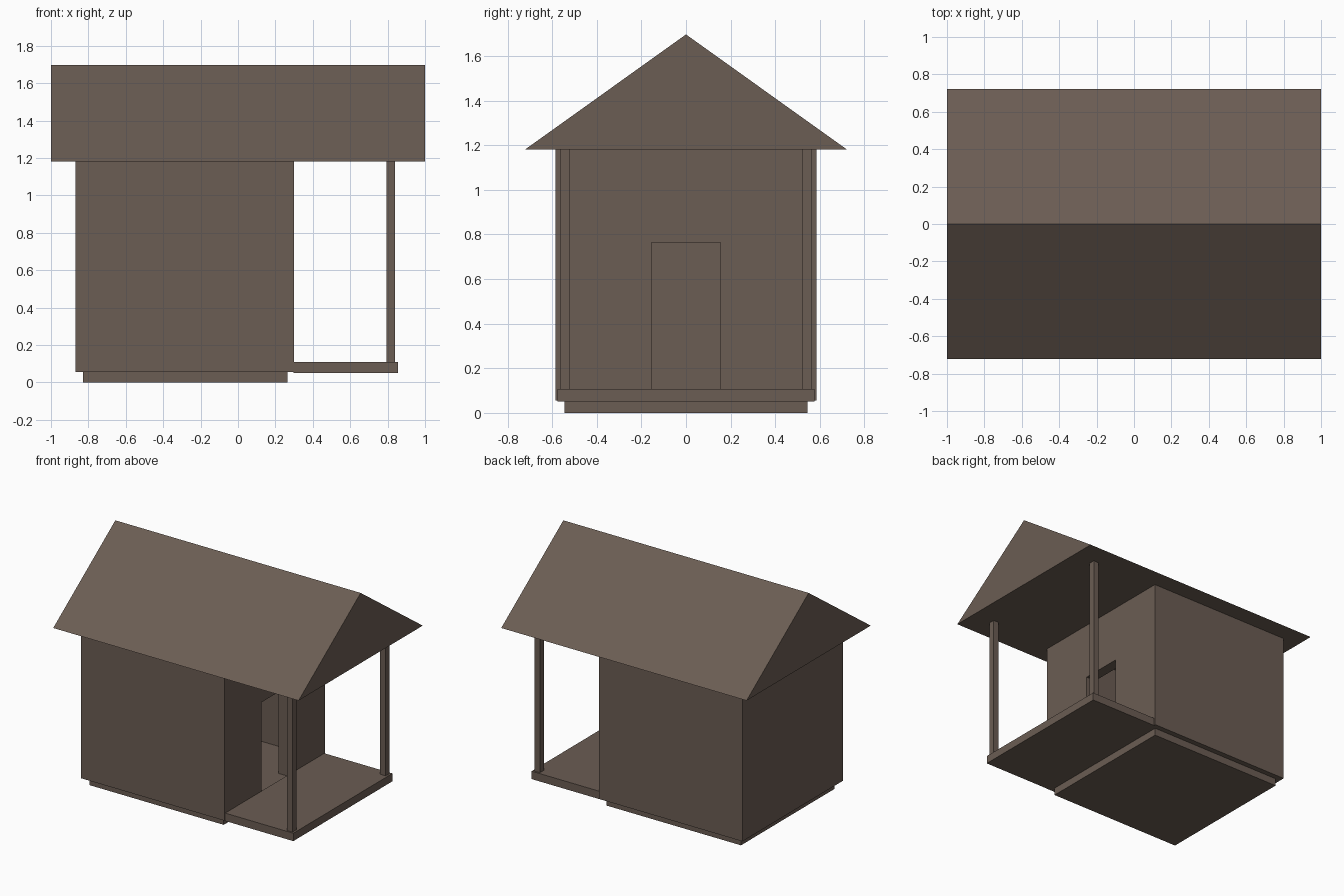
import bpy, bmesh

if "Cube" in bpy.data.objects:
    bpy.data.objects.remove(bpy.data.objects["Cube"])

# One flat brown for the whole model
brown = bpy.data.materials.new("weathered brown wood")
brown.diffuse_color = (0.147, 0.109, 0.087, 1.0)
brown.use_nodes = True
brown.node_tree.nodes["Principled BSDF"].inputs["Base Color"].default_value = brown.diffuse_color


def add_mesh(name, bm):
    bmesh.ops.recalc_face_normals(bm, faces=bm.faces)
    mesh = bpy.data.meshes.new(name)
    bm.to_mesh(mesh)
    bm.free()
    mesh.materials.append(brown)
    obj = bpy.data.objects.new(name, mesh)
    bpy.context.scene.collection.objects.link(obj)
    return obj


def box(name, x, y, z):
    """Box spanning the (min, max) pairs x, y and z."""
    bm = bmesh.new()
    bmesh.ops.create_cube(bm, size=1)
    for v in bm.verts:
        v.co = [r[0] if c < 0 else r[1] for c, r in zip(v.co, (x, y, z))]
    return add_mesh(name, bm)


def cut(target, cutter):
    """Subtract the cutter from the target, then delete the cutter."""
    cutter.hide_render = True
    mod = target.modifiers.new("cut", 'BOOLEAN')
    mod.operation = 'DIFFERENCE'
    mod.solver = 'EXACT'
    mod.object = cutter
    bpy.context.view_layer.objects.active = target
    bpy.ops.object.modifier_apply(modifier=mod.name)
    bpy.data.objects.remove(cutter)


# Plinth
box("plinth", (-0.83, 0.265), (-0.545, 0.545), (0, 0.057))

# Hollow cabin with a doorway in its right wall
cabin = box("cabin_walls", (-0.87, 0.30), (-0.585, 0.585), (0.055, 1.18))
cut(cabin, box("room_cutter", (-0.79, 0.222), (-0.505, 0.505), (0.10, 1.30)))
cut(cabin, box("door_cutter", (0.15, 0.40), (-0.155, 0.155), (0.10, 0.763)))

# Porch deck and its two posts
box("porch_deck", (0.298, 0.855), (-0.577, 0.577), (0.05, 0.108))
for side, label in ((-1, "front"), (1, "back")):
    ys = sorted((side * 0.52, side * 0.565))
    box(label + "_porch_post", (0.795, 0.84), ys, (0.108, 1.18))

# Gable roof: triangle profile extruded along x
bm = bmesh.new()
gable = bm.faces.new([bm.verts.new((-1, y, z))
                      for y, z in ((-0.723, 1.18), (0.723, 1.18), (0, 1.697))])
ext = bmesh.ops.extrude_face_region(bm, geom=[gable], use_keep_orig=True)
bmesh.ops.translate(bm, vec=(2, 0, 0),
                    verts=[g for g in ext["geom"] if isinstance(g, bmesh.types.BMVert)])
add_mesh("gable_roof", bm)
